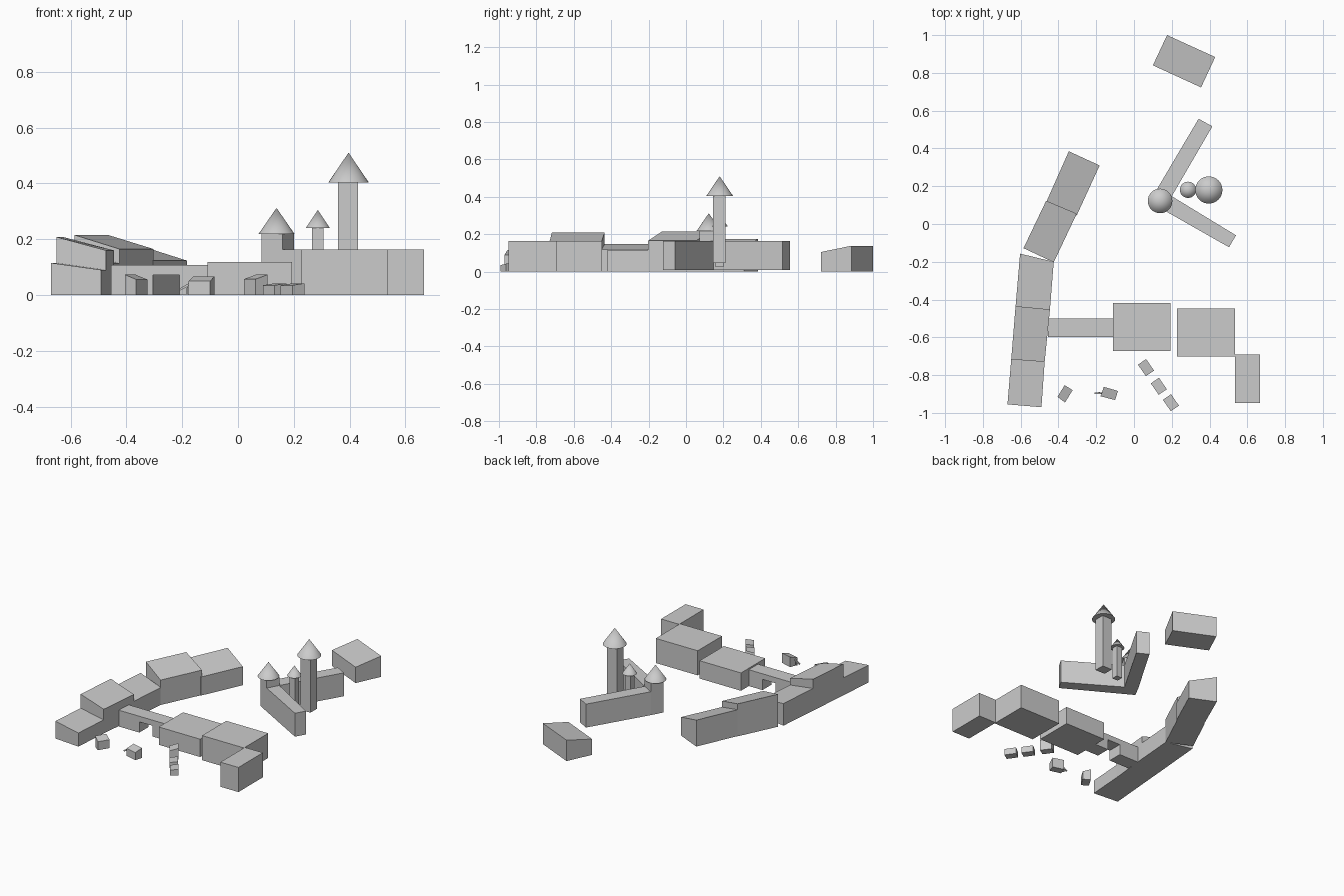
import bpy, bmesh, math

if "Cube" in bpy.data.objects:
    bpy.data.objects.remove(bpy.data.objects["Cube"])


def finish(bm, name):
    bmesh.ops.recalc_face_normals(bm, faces=bm.faces)
    mesh = bpy.data.meshes.new(name)
    bm.to_mesh(mesh)
    bm.free()
    ob = bpy.data.objects.new(name, mesh)
    bpy.context.collection.objects.link(ob)
    return ob


def block(name, corners, heights, z0=0.0):
    """Prism on four ground corners; one roof height per corner."""
    bm = bmesh.new()
    lo = [bm.verts.new((x, y, z0)) for x, y in corners]
    hi = [bm.verts.new((c[0], c[1], h)) for c, h in zip(corners, heights)]
    bm.faces.new(lo[::-1])
    bm.faces.new(hi)
    for i in range(4):
        j = (i + 1) % 4
        bm.faces.new((lo[i], lo[j], hi[j], hi[i]))
    return finish(bm, name)


def box(name, x0, x1, y0, y1, z0, z1):
    return block(name, [(x0, y0), (x1, y0), (x1, y1), (x0, y1)], [z1] * 4, z0)


def cone_roof(name, x, y, r, z0, z1):
    bpy.ops.mesh.primitive_cone_add(vertices=32, radius1=r, radius2=0, depth=z1 - z0,
                                    location=(x, y, (z0 + z1) / 2))
    ob = bpy.context.object
    ob.name = name
    bpy.ops.object.shade_smooth_by_angle(angle=math.radians(30))


def lean(left, right):
    """Corner order front-left, front-right, back-right, back-left."""
    return [left, right, right, left]


# Curved row of terraces on the left, mono-pitch roofs falling to the yard
block("terrace_1", [(-.67, -.955), (-.49, -.97), (-.473, -.73), (-.65, -.717)], lean(.115, .09))
block("terrace_2", [(-.65, -.717), (-.473, -.73), (-.445, -.452), (-.627, -.435)], lean(.208, .16))
block("terrace_3", [(-.627, -.437), (-.445, -.453), (-.425, -.2), (-.603, -.157)], lean(.147, .115))
block("terrace_4", [(-.585, -.128), (-.425, -.203), (-.303, .055), (-.465, .123)], lean(.215, .165))
block("terrace_5", [(-.465, .115), (-.303, .046), (-.182, .31), (-.345, .385)], lean(.175, .123))

# Link building with an open passage
bm = bmesh.new()
profile = [(-.455, 0), (-.305, 0), (-.305, .071), (-.21, .071), (-.21, 0), (-.11, 0),
           (-.11, .108), (-.455, .108)]
face = bm.faces.new([bm.verts.new((x, -.597, z)) for x, z in profile])
ext = bmesh.ops.extrude_face_region(bm, geom=[face])
bmesh.ops.translate(bm, vec=(0, .097, 0),
                    verts=[v for v in ext["geom"] if isinstance(v, bmesh.types.BMVert)])
finish(bm, "passage_link")

# Flat-roofed halls at the front
box("low_hall", -.11, .193, -.672, -.418, 0, .118)
box("tall_hall", .228, .535, -.702, -.448, 0, .163)
box("end_hall", .535, .667, -.948, -.692, 0, .163)

# Angled castle walls meeting at the corner tower
block("castle_wall_front", [(.16, .072), (.503, -.123), (.54, -.06), (.2, .147)], [.163] * 4, .008)
block("castle_wall_back", [(.2, .147), (.415, .517), (.342, .557), (.125, .19)], [.163] * 4, .008)
block("corner_tower", [(.085, .115), (.16, .072), (.2, .147), (.125, .19)], [.218] * 4, .008)
cone_roof("corner_tower_roof", .138, .122, .065, .218, .312)

# Free-standing towers
box("small_tower", .265, .307, .158, .2, .025, .242)
cone_roof("small_tower_roof", .286, .181, .043, .24, .305)
box("great_tower", .358, .43, .144, .212, .045, .406)
cone_roof("great_tower_roof", .396, .18, .072, .404, .51)

# Detached barn at the back
block("barn", [(.1, .84), (.355, .723), (.43, .884), (.175, 1.0)], [.105, .105, .138, .138])

# Market stalls in the forecourt
block("stall_left", [(-.405, -.915), (-.365, -.945), (-.325, -.88), (-.367, -.853)], lean(.073, .056))
block("stall_cart", [(-.177, -.912), (-.1, -.932), (-.085, -.884), (-.16, -.862)], [.05, .05, .066, .066])
for i, (dx, dy, lo, hi) in enumerate([(0, 0, .057, .073), (.068, -.099, .035, .042),
                                      (.132, -.186, .035, .042)]):
    block(f"stall_row_{i + 1}", [(.021 + dx, -.745 + dy), (.063 + dx, -.805 + dy),
                                 (.106 + dx, -.776 + dy), (.064 + dx, -.715 + dy)],
          [lo, lo, hi, hi])

# Slim cart handle with a small prop
handle = box("cart_handle", -.021, .021, -.004, .004, -.004, .004)
handle.location = (-.19, -.895, .03)
handle.rotation_euler = (0, math.radians(-30), 0)
box("cart_prop", -.187, -.18, -.9, -.89, .006, .028)
